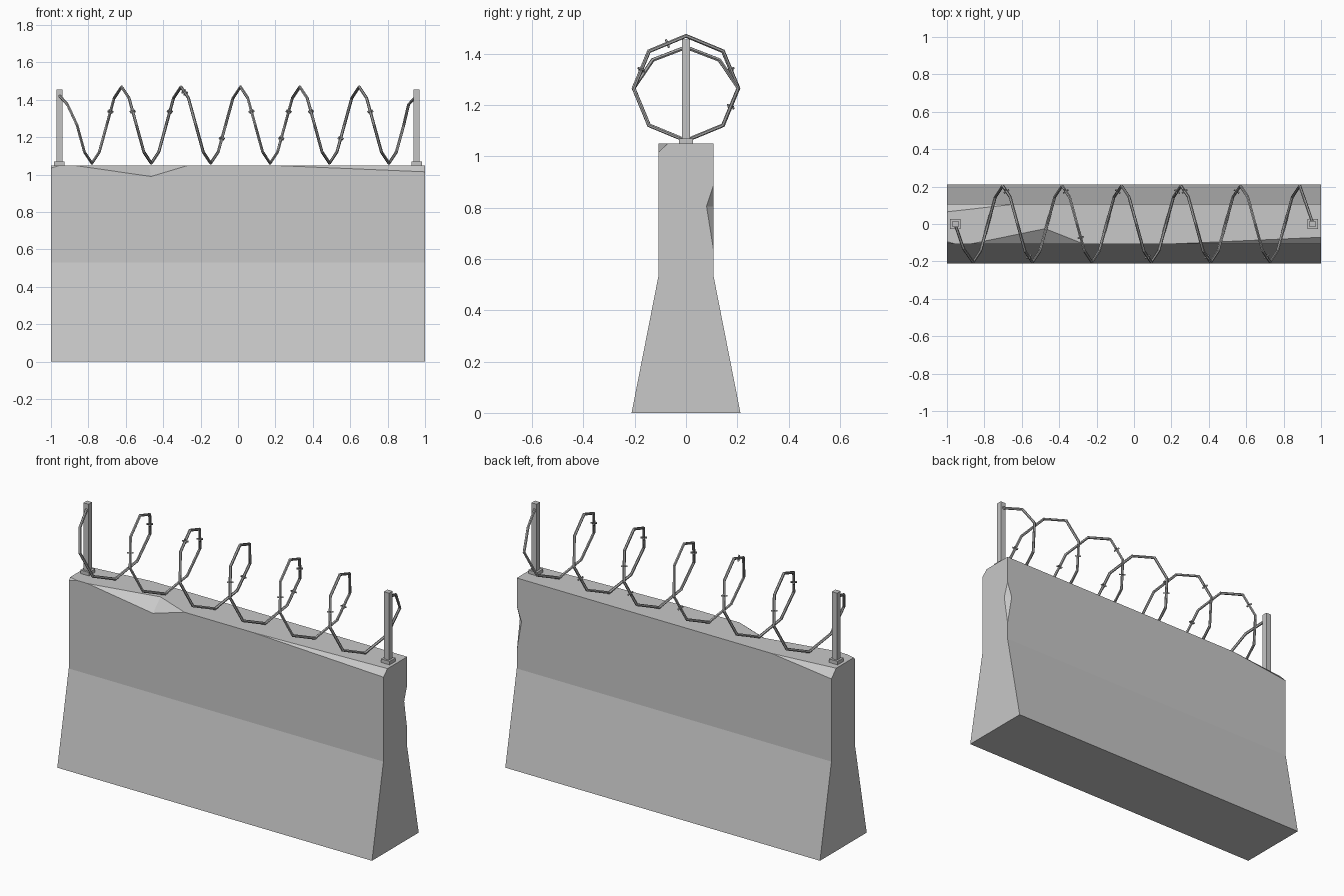
import bpy
import bmesh
import math
from mathutils import Vector

cube = bpy.data.objects.get("Cube")
if cube:
    bpy.data.objects.remove(cube, do_unlink=True)


def material(name, rgb):
    mat = bpy.data.materials.new(name)
    mat.use_nodes = True
    mat.diffuse_color = (*rgb, 1)
    mat.node_tree.nodes["Principled BSDF"].inputs["Base Color"].default_value = (*rgb, 1)
    return mat


concrete = material("concrete grey", (0.58, 0.58, 0.58))
steel = material("post grey", (0.55, 0.55, 0.55))
wire_grey = material("wire grey", (0.42, 0.42, 0.42))


def add_object(name, data, mat=None):
    obj = bpy.data.objects.new(name, data)
    bpy.context.collection.objects.link(obj)
    if mat:
        data.materials.append(mat)
    return obj


def mesh_object(name, bm, mat=None):
    bmesh.ops.recalc_face_normals(bm, faces=bm.faces)
    mesh = bpy.data.meshes.new(name)
    bm.to_mesh(mesh)
    bm.free()
    return add_object(name, mesh, mat)


def add_box(bm, center, size):
    verts = bmesh.ops.create_cube(bm, size=1)["verts"]
    bmesh.ops.scale(bm, verts=verts, vec=size)
    bmesh.ops.translate(bm, verts=verts, vec=center)
    return verts


# Concrete barrier: flared profile extruded along x
TOP, HALF = 1.05, 0.108
right_side = [(0.212, 0), (HALF, 0.53), (HALF, TOP)]
profile = right_side + [(-y, z) for y, z in reversed(right_side)]
bm = bmesh.new()
face = bm.faces.new([bm.verts.new((-1, y, z)) for y, z in profile])
extruded = bmesh.ops.extrude_face_region(bm, geom=[face])["geom"]
bmesh.ops.translate(bm, vec=(2, 0, 0),
                    verts=[v for v in extruded if isinstance(v, bmesh.types.BMVert)])
barrier = mesh_object("barrier", bm, concrete)


# Chips: each cutter meets the barrier's edge at start and end and
# bites into the two adjoining faces at points a and b
def chip_cutter(start, end, a, b):
    start, end, a, b = map(Vector, (start, end, a, b))
    mid = (a + b) / 2
    points = [start + (start - mid) * 0.1, end + (end - mid) * 0.5,
              a + (a - b) * 0.5, b + (b - a) * 0.5]
    bm = bmesh.new()
    bmesh.ops.convex_hull(bm, input=[bm.verts.new(p) for p in points])
    return mesh_object("chip_cutter", bm)


def end_chip(x, side, tip, drop, inset):
    """Chip that widens from its tip to the end of a top edge."""
    grow = 1.1
    far = tip + (x - tip) * grow
    y = side * HALF
    return chip_cutter((tip, y, TOP), (far, y, TOP), (far, y, TOP - drop * grow),
                       (far, side * (HALF - inset * grow), TOP))


cutters = [
    chip_cutter((-0.88, -HALF, TOP), (-0.265, -HALF, TOP),
                (-0.465, -HALF, 0.99), (-0.475, -0.025, TOP)),
    chip_cutter((1, HALF, 0.89), (1, HALF, 0.63), (1, 0.08, 0.805), (0.97, HALF, 0.805)),
    end_chip(1, -1, 0.17, 0.035, 0.037),
    end_chip(-1, 1, -0.62, 0.045, 0.043),
    end_chip(-1, -1, -0.95, 0.015, 0.014),
]
for cutter in cutters:
    mod = barrier.modifiers.new("chip", "BOOLEAN")
    mod.operation = "DIFFERENCE"
    mod.solver = "EXACT"
    mod.object = cutter
    cutter.hide_render = True
depsgraph = bpy.context.evaluated_depsgraph_get()
chipped = bpy.data.meshes.new_from_object(barrier.evaluated_get(depsgraph))
barrier.modifiers.clear()
barrier.data = chipped
for cutter in cutters:
    bpy.data.objects.remove(cutter, do_unlink=True)

# Posts with base plates
for name, x in (("right_post", -0.955), ("left_post", 0.955)):
    bm = bmesh.new()
    add_box(bm, (x, 0, 1.252), (0.032, 0.032, 0.405))
    add_box(bm, (x, 0, 1.06), (0.055, 0.055, 0.02))
    mesh_object(name, bm, steel)

# Coiled wire: eight straight lengths per turn, tied in at both posts
RADIUS, AXIS, STEPS = 0.204, 1.265, 48
coil = []
for i in range(STEPS + 1):
    angle = math.tau * i / 8
    coil.append(Vector((-0.94 + i * 0.0397, -RADIUS * math.sin(angle),
                        AXIS + RADIUS * math.cos(angle))))
for end, nxt, side in ((0, 1, -1), (STEPS, STEPS - 1, 1)):
    coil[end] = Vector((side * 0.957, 0, 1.425))
    coil[nxt] = Vector((side * 0.912, side * 0.13, 1.375))

curve = bpy.data.curves.new("coiled_wire", "CURVE")
curve.dimensions = "3D"
curve.bevel_depth = 0.008
curve.bevel_resolution = 1
curve.use_fill_caps = True
spline = curve.splines.new("POLY")
spline.points.add(len(coil) - 1)
for point, co in zip(spline.points, coil):
    point.co = (*co, 1)
spline.use_smooth = False
add_object("coiled_wire", curve, wire_grey)

# Barbs: short crossed pins on some lengths of the wire
bm = bmesh.new()
for i in (6, 9, 14, 16, 21, 25, 29, 30, 33, 37, 41):
    middle = (coil[i] + coil[i + 1]) / 2
    turn = (coil[i + 1] - coil[i]).to_track_quat("Z", "Y").to_matrix()
    for size in ((0.034, 0.007, 0.007), (0.007, 0.034, 0.007)):
        verts = add_box(bm, (0, 0, 0), size)
        bmesh.ops.rotate(bm, verts=verts, cent=(0, 0, 0), matrix=turn)
        bmesh.ops.translate(bm, verts=verts, vec=middle)
mesh_object("barbs", bm, wire_grey)
